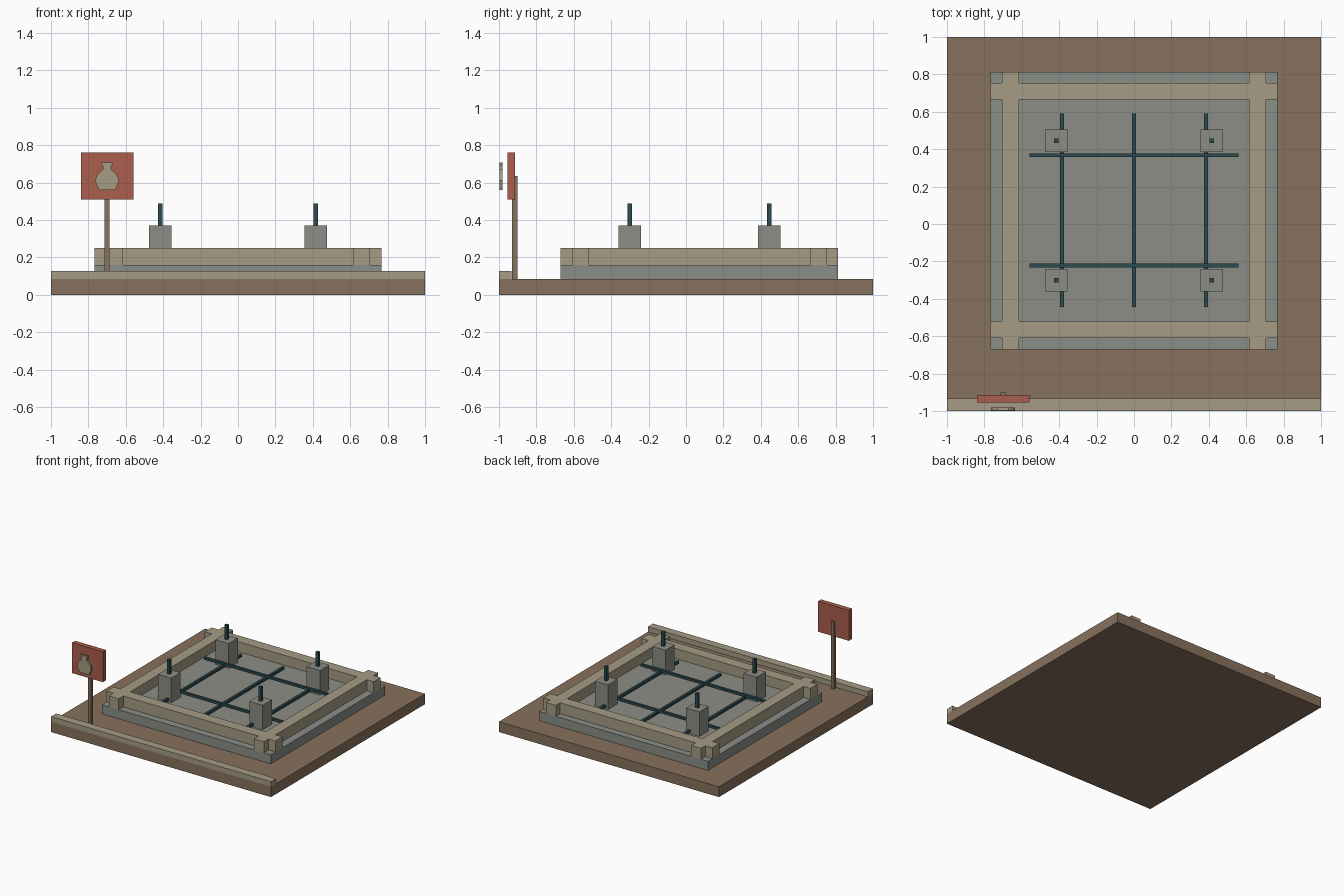
import bpy
import bmesh
from mathutils import Vector

cube = bpy.data.objects.get("Cube")
if cube:
    bpy.data.objects.remove(cube, do_unlink=True)


def material(name, hex_code):
    def linear(c):
        return c / 12.92 if c <= 0.04045 else ((c + 0.055) / 1.055) ** 2.4
    rgb = [linear(c / 255) for c in bytes.fromhex(hex_code)]
    mat = bpy.data.materials.new(name)
    mat.use_nodes = True
    mat.diffuse_color = (*rgb, 1)
    mat.node_tree.nodes["Principled BSDF"].inputs["Base Color"].default_value = (*rgb, 1)
    return mat


earth = material("earth brown", "87715d")
stone = material("sandy stone", "a69c85")
footing_grey = material("footing grey", "8a8e88")
concrete = material("concrete grey", "8d8d86")
steel = material("dark teal steel", "2c4b4f")
red = material("sign red", "aa5f4e")


def finish(name, bm, mat):
    bmesh.ops.recalc_face_normals(bm, faces=bm.faces)
    mesh = bpy.data.meshes.new(name)
    bm.to_mesh(mesh)
    bm.free()
    mesh.materials.append(mat)
    obj = bpy.data.objects.new(name, mesh)
    bpy.context.collection.objects.link(obj)
    return obj


def boxes(name, mat, *extents):
    """One object made of boxes, each given as (x range, y range, z range)."""
    bm = bmesh.new()
    for ext in extents:
        low, high = Vector(e[0] for e in ext), Vector(e[1] for e in ext)
        for v in bmesh.ops.create_cube(bm, size=1)["verts"]:
            v.co = (low + high) / 2 + v.co * (high - low)
    return finish(name, bm, mat)


def around(centre, width):
    return (centre - width / 2, centre + width / 2)


# Ground plot and front kerb
GROUND, FOOTING, RIM = 0.085, 0.16, 0.25
boxes("ground_plot", earth, ((-1, 1), (-1, 1), (0, GROUND)))
boxes("front_kerb", stone, ((-1, 1), (-1, -0.933), (GROUND, 0.127)))

# Footing and inner floor
X_SPAN, Y_SPAN = (-0.768, 0.768), (-0.67, 0.812)
boxes("footing", footing_grey, (X_SPAN, Y_SPAN, (GROUND, FOOTING)))
boxes("inner_floor", concrete, (around(0, 1.26), around(0.07, 1.2), (FOOTING, 0.168)))

# Foundation beams crossing at the corners, merged into one frame
beam_z = (FOOTING, RIM)
frame = boxes("foundation_frame", stone,
              *[(X_SPAN, around(y, 0.09), beam_z) for y in (-0.565, 0.71)])
side_beams = boxes("side_beams", stone,
                   *[(around(x, 0.09), Y_SPAN, beam_z) for x in (-0.66, 0.66)])
side_beams.hide_render = True
union = frame.modifiers.new("merge", "BOOLEAN")
union.operation = "UNION"
union.solver = "EXACT"
union.object = side_beams
bpy.context.view_layer.objects.active = frame
bpy.ops.object.modifier_apply(modifier=union.name)
bpy.data.objects.remove(side_beams, do_unlink=True)

# Column stubs with their starter bars
for x, side in ((-0.415, "right"), (0.415, "left")):
    for y, end in ((-0.3, "front"), (0.445, "back")):
        boxes(f"column_stub_{end}_{side}", concrete,
              (around(x, 0.12), around(y, 0.12), (FOOTING, 0.37)))
        boxes(f"starter_bar_{end}_{side}", steel,
              (around(x, 0.024), around(y, 0.024), (0.36, 0.487)))

# Reinforcement grid above the floor
boxes("lengthwise_bars", steel,
      *[(around(x, 0.02), (-0.445, 0.59), (0.18, 0.2)) for x in (-0.385, 0, 0.385)])
boxes("crosswise_bars", steel,
      *[((-0.56, 0.56), around(y, 0.02), (0.193, 0.213)) for y in (-0.222, 0.368)])

# Sign post and board
SIGN_X = -0.7
boxes("sign_post", earth, (around(SIGN_X, 0.028), (-0.93, -0.9), (GROUND, 0.635)))
boxes("sign_board", red, (around(SIGN_X, 0.28), (-0.955, -0.915), (0.51, 0.76)))

# Flat pot silhouette standing in front of the board
half = [(0.045, 0.56), (0.064, 0.61), (0.052, 0.643), (0.022, 0.67), (0.022, 0.685), (0.033, 0.707)]
outline = half + [(-x, z) for x, z in reversed(half)]
bm = bmesh.new()
face = bm.faces.new([bm.verts.new((SIGN_X + x, -0.998, z)) for x, z in outline])
grown = bmesh.ops.extrude_face_region(bm, geom=[face])["geom"]
bmesh.ops.translate(bm, vec=(0, 0.016, 0),
                    verts=[g for g in grown if isinstance(g, bmesh.types.BMVert)])
if not face.is_valid or len(bm.faces) < len(outline) + 2:
    bm.faces.new([v for v in bm.verts if v.co.y < -0.99])
finish("pot_plate", bm, stone)
